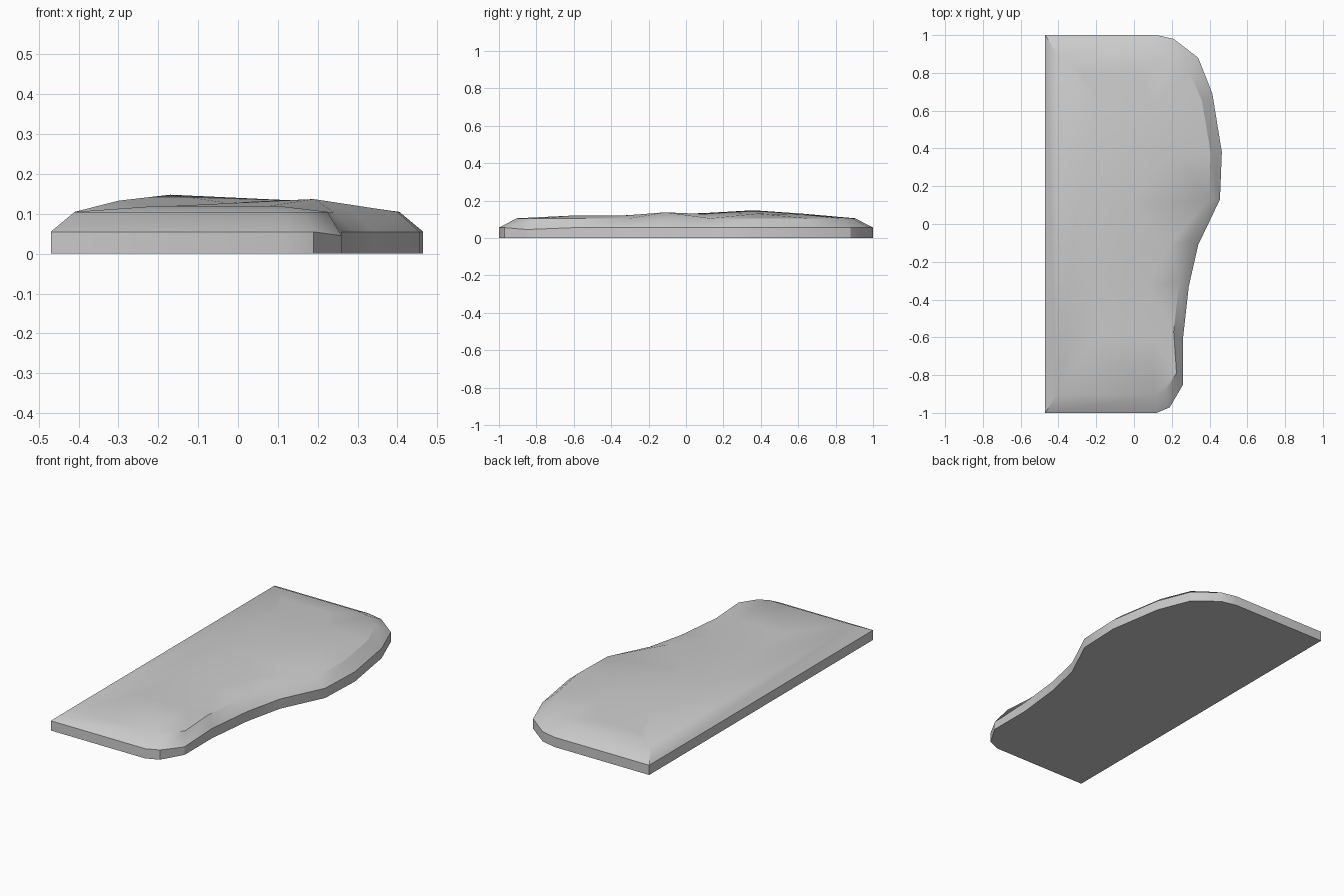
import bpy, bmesh, math
from mathutils import Vector
from mathutils.geometry import delaunay_2d_cdt

if "Cube" in bpy.data.objects:
    bpy.data.objects.remove(bpy.data.objects["Cube"])

# Outer outline of the slab and inner outline of its chamfer, counter-clockwise
outer = [(-.47, -1), (.12, -1), (.19, -.97), (.26, -.85), (.26, -.6), (.29, -.33), (.34, -.11),
         (.455, .13), (.465, .38), (.415, .69), (.34, .88), (.21, .98), (.12, 1), (-.47, 1)]
inner = [(-.41, -.905), (.11, -.905), (.165, -.88), (.225, -.79), (.21, -.57), (.24, -.3), (.29, -.09),
         (.4, .13), (.405, .38), (.36, .65), (.29, .82), (.2, .885), (.11, .905), (-.41, .905)]
# Gentle bumps on the top surface
bumps = [(-.3, .1, .133), (-.17, .36, .148), (.19, -.11, .137), (-.03, .1, .128),
         (.1, -.6, .12), (-.2, -.6, .12), (-.2, -.3, .118), (.08, -.33, .12),
         (.22, .38, .13), (.1, .62, .125), (-.2, .62, .13), (0, .8, .108), (-.28, .8, .108)]

bm = bmesh.new()
n = len(outer)


def ring(points, z):
    return [bm.verts.new((x, y, z)) for x, y in points]


# Walls, chamfer and flat underside
base, rim, crown = ring(outer, 0), ring(outer, .055), ring(inner, .105)
rim[3].co.z = .045
for low, high in ((base, rim), (rim, crown)):
    for i in range(n):
        j = (i + 1) % n
        bm.faces.new((low[i], low[j], high[j], high[i]))
bm.faces.new(base[::-1])

# Undulating top, triangulated between the chamfer and the bumps
top = crown + [bm.verts.new(p) for p in bumps]
result = delaunay_2d_cdt([Vector(v.co.xy) for v in top],
                         [(i, (i + 1) % n) for i in range(n)], [], 1, 1e-6)
for tri in result[2]:
    bm.faces.new([top[result[3][i][0]] for i in tri])

bmesh.ops.recalc_face_normals(bm, faces=bm.faces)
mesh = bpy.data.meshes.new("stone_slab")
bm.to_mesh(mesh)
bm.free()
slab = bpy.data.objects.new("stone_slab", mesh)
bpy.context.collection.objects.link(slab)
bpy.context.view_layer.objects.active = slab
slab.select_set(True)
bpy.ops.object.shade_smooth_by_angle(angle=math.radians(30))
